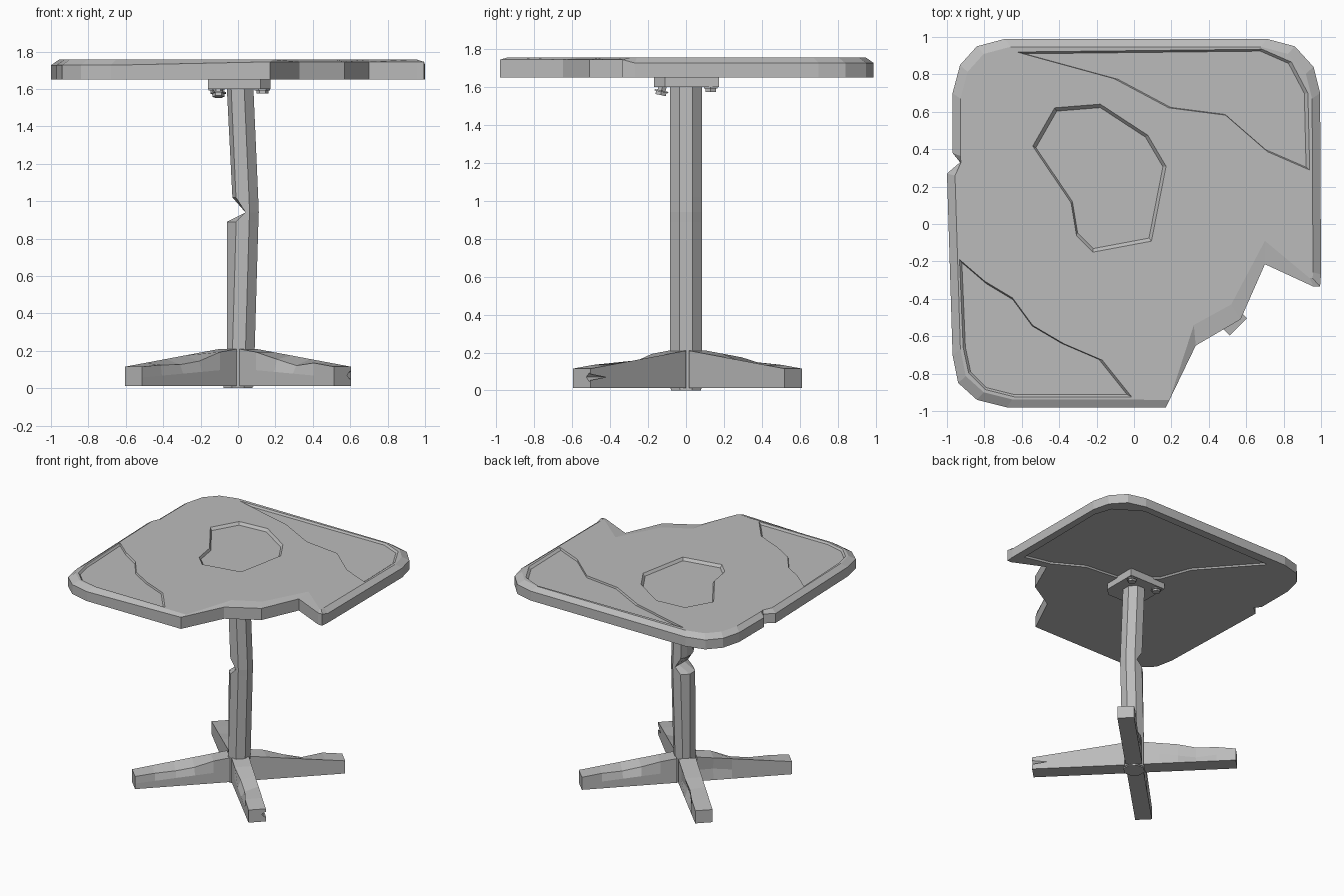
import bpy, bmesh
from math import pi, cos, sin, radians
from mathutils import Vector, Matrix

cube = bpy.data.objects.get("Cube")
if cube:
    bpy.data.objects.remove(cube, do_unlink=True)

grey = bpy.data.materials.new("worn grey")
grey.use_nodes = True
tone = (0.5, 0.5, 0.5, 1)
grey.diffuse_color = tone
grey.node_tree.nodes["Principled BSDF"].inputs["Base Color"].default_value = tone


def loft(name, rings):
    """Join equal-length rings of points into a closed solid."""
    bm = bmesh.new()
    loops = [[bm.verts.new(p) for p in ring] for ring in rings]
    for low, high in zip(loops, loops[1:]):
        for i in range(len(low)):
            j = (i + 1) % len(low)
            bm.faces.new((low[i], low[j], high[j], high[i]))
    bm.faces.new(loops[0][::-1])
    bm.faces.new(loops[-1])
    bmesh.ops.recalc_face_normals(bm, faces=bm.faces)
    mesh = bpy.data.meshes.new(name)
    bm.to_mesh(mesh)
    bm.free()
    mesh.materials.append(grey)
    ob = bpy.data.objects.new(name, mesh)
    bpy.context.collection.objects.link(ob)
    return ob


def ngon(sides, radius, z, turn=0.0):
    return [Vector((radius * cos(turn + 2 * pi * i / sides),
                    radius * sin(turn + 2 * pi * i / sides), z)) for i in range(sides)]


def cut(target, cutter):
    """Subtract the cutter, bake the result and drop the cutter."""
    cutter.hide_render = True
    mod = target.modifiers.new("cut", "BOOLEAN")
    mod.object, mod.operation, mod.solver = cutter, "DIFFERENCE", "EXACT"
    bpy.context.view_layer.update()
    baked = bpy.data.meshes.new_from_object(
        target.evaluated_get(bpy.context.evaluated_depsgraph_get()))
    target.modifiers.clear()
    target.data = baked
    bpy.data.objects.remove(cutter, do_unlink=True)


def recess(target, points, floor, mouth, shrink):
    """Sink a sloping-walled hollow into a flat surface."""
    mid = sum((Vector(p) for p in points), Vector((0, 0))) / len(points)
    inner = [mid + (Vector(p) - mid) * shrink for p in points]
    rings = [[(*p, floor) for p in inner], [(*p, mouth) for p in points]]
    cut(target, loft("recess_cutter", rings))


# Table top: rounded square with a broken corner and an edge nick
BOTTOM, TOP = 1.65, 1.757
sound_edge = [(1, -.27), (.995, .7), (.96, .84), (.86, .95), (.71, .99),
              (-.69, .99), (-.84, .95), (-.93, .85), (-.97, .7), (-.97, .38),
              (-.93, .33), (-1, .27), (-.97, -.7), (-.94, -.85), (-.84, -.94),
              (-.68, -.98)]
broken_edge = [(.17, -.98), (.33, -.65), (.57, -.51), (.7, -.215), (.96, -.335), (.995, -.335)]
broken_rim = [(.19, -.94), (.32, -.54), (.52, -.43), (.7, -.09), (.94, -.29), (.955, -.29)]
outline = sound_edge + broken_edge
rim = [(x * .957, y * .957) for x, y in sound_edge] + broken_rim
rim[10] = (-.925, .33)
drops = [.03] * len(sound_edge) + [.012] * len(broken_edge)
table_top = loft("table_top", [
    [(x, y, BOTTOM) for x, y in outline],
    [(x, y, TOP - d) for (x, y), d in zip(outline, drops)],
    [(x, y, TOP) for x, y in rim]])

# Worn hollow in the middle and two chipped corner panels
hollow = [(-.55, .42), (-.43, .63), (-.18, .65), (.08, .48), (.18, .31),
          (.1, -.1), (-.22, -.16), (-.31, -.07), (-.34, .11)]
back_panel = [(-.65, .925), (-.12, .78), (.18, .62), (.49, .58), (.72, .38),
              (.95, .28), (.94, .7), (.85, .87), (.69, .94)]
front_panel = [(-.94, -.18), (-.8, -.3), (-.65, -.39), (-.54, -.54), (-.37, -.64),
               (-.16, -.73), (0, -.93), (-.64, -.93), (-.8, -.89), (-.89, -.8), (-.92, -.66)]
recess(table_top, hollow, TOP - .02, TOP + .01, .93)
recess(table_top, back_panel, TOP - .015, TOP + .008, .94)
recess(table_top, front_panel, TOP - .015, TOP + .008, .94)

# Split across the underside
under_panel = [(.94, -.22), (.72, -.17), (.47, -.03), (.17, 0), (-.1, .2),
               (-.2, .47), (-.6, .92), (.68, .94), (.9, .8), (.95, .65)]
recess(table_top, under_panel, BOTTOM + .012, BOTTOM - .01, .96)

# Mounting plate with one clipped corner
plate = [(.175, .175), (-.16, .175), (-.16, -.17), (.12, -.17), (.175, -.11)]
loft("mounting_plate", [[(x, y, z) for x, y in plate] for z in (1.6, 1.664)])


# Bolts, one of them loose and tilted
def bolt(name, x, y, hang, tilt):
    profile = [(.025, .02), (.025, -hang), (.042, -hang), (.042, -hang - .008),
               (.032, -hang - .008), (.032, -hang - .025)]
    ob = loft(name, [ngon(6, r, z) for r, z in profile])
    ob.matrix_world = Matrix.Translation((x, y, 1.6)) @ Matrix.Rotation(tilt, 4, "X")


bolt("loose_bolt", -.105, -.125, .018, radians(-12))
bolt("bolt_back_left", .13, .13, 0, 0)
bolt("bolt_back_right", -.115, .13, 0, 0)

# Post: bent octagon, each ring flattened on its right side; (z, shift, flat)
post_rings = []
for z, shift, flat in [(.01, 0, -.06), (.2, .005, -.06), (.89, .025, -.06),
                       (.94, .027, .04), (1.02, .024, -.03), (1.61, -.002, -.06)]:
    ring = [p + Vector((shift, 0, 0)) for p in ngon(8, .091, z, pi / 8)]
    for p in ring:
        p.x = max(p.x, flat)
    post_rings.append(ring)
post = loft("post", post_rings)

# Shallow chip on the front left of the post
chip = loft("post_chip", [[Vector((.115, -.085, z)) + q for q in ngon(4, r, 0)]
                          for z, r in ((.3, .015), (.58, .062), (.85, .015))])
cut(post, chip)

# Foot plate
loft("foot_plate", [ngon(8, .085, z, pi / 8) for z in (0, .02)])

# Legs: tapered bars; chips are (station, corner, inward, drop)
STATIONS = [.075, .2, .34, .48, .64, .79]


def leg(name, angle, chips):
    out = Vector((cos(angle), sin(angle), 0))
    side = Vector((-sin(angle), cos(angle), 0))
    rings = []
    for k, t in enumerate(STATIONS):
        top = .21 - .095 * (t - STATIONS[0]) / (STATIONS[-1] - STATIONS[0])
        half = .065
        section = [[-half, .012], [half, .012], [half, top * .5],
                   [half, top], [-half, top], [-half, top * .5]]
        for station, corner, inward, drop in chips:
            if station == k:
                section[corner][0] *= 1 - inward
                section[corner][1] -= drop
        rings.append([out * t + side * s + Vector((0, .008, z)) for s, z in section])
    return loft(name, rings)


leg("leg_front_right", radians(225), [(2, 3, .3, .03), (3, 3, .35, .03), (4, 3, .15, .01),
                                      (1, 5, .3, 0)])
notched = leg("leg_front_left", radians(315), [(2, 4, .3, .02), (3, 4, .4, .035)])
leg("leg_back_left", radians(45), [(2, 3, .3, .02), (3, 3, .5, .03)])
leg("leg_back_right", radians(135), [(2, 5, .35, 0), (3, 5, .45, .01), (3, 4, .2, .01)])

# Split in the end of the front left leg
split = loft("split_cutter", [ngon(4, r, z) for r, z in ((.028, .03), (.002, -.15))])
split.matrix_world = (Matrix.Translation((.6, -.51, .07)) @ Matrix.Rotation(radians(-45), 4, "Z")
                      @ Matrix.Rotation(pi / 2, 4, "Y"))
cut(notched, split)
